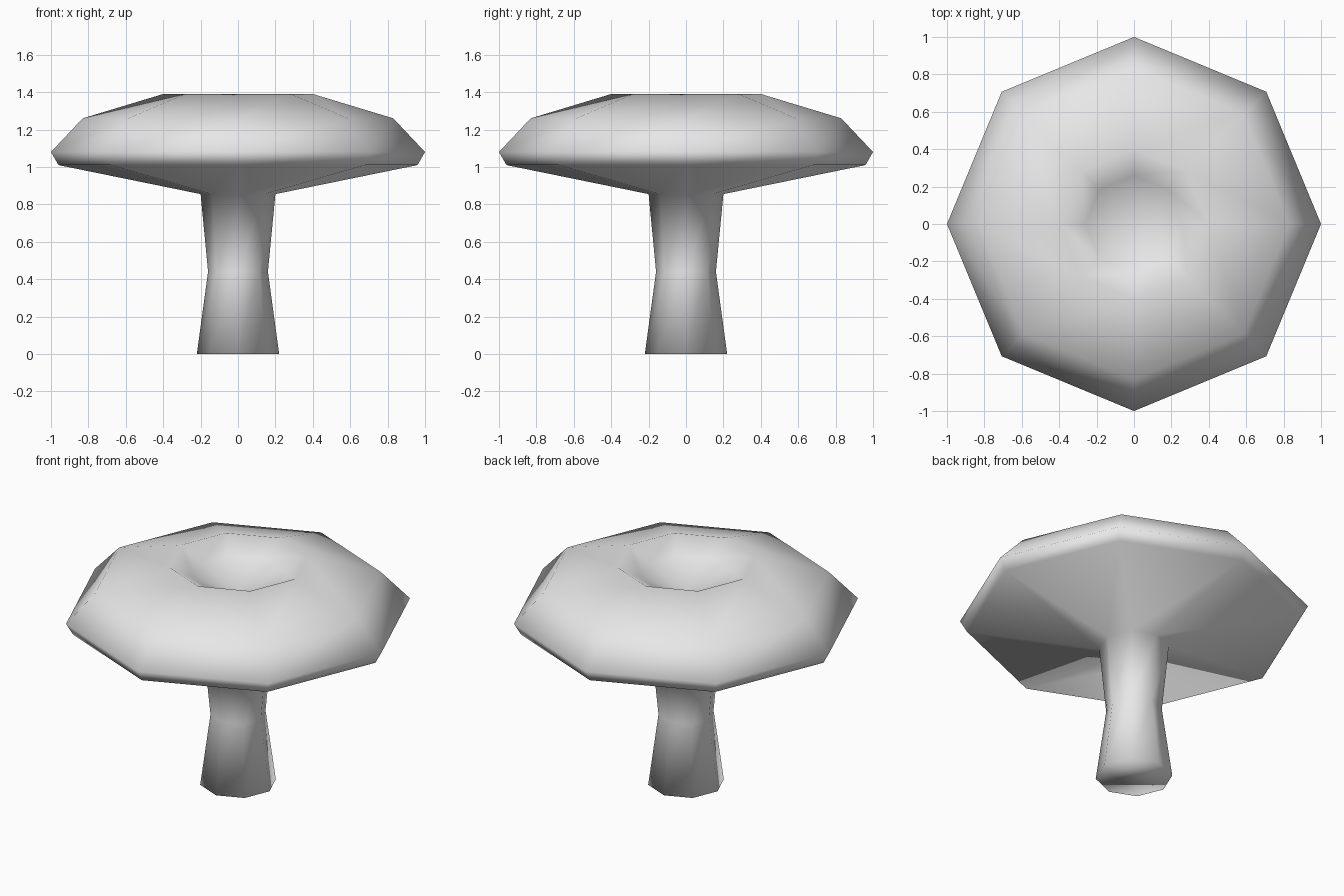
import bpy, bmesh, math

cube = bpy.data.objects.get("Cube")
if cube:
    bpy.data.objects.remove(cube)

SIDES = 8

# Single plain grey for the whole mushroom
grey = bpy.data.materials.new("light_grey")
grey.use_nodes = True
colour = (0.8, 0.8, 0.8, 1.0)
grey.diffuse_color = colour
grey.node_tree.nodes["Principled BSDF"].inputs["Base Color"].default_value = colour

# Outline as (radius, height): stem foot up to the cap, then into the dimple
profile = [
    (0.22, 0.0), (0.16, 0.44), (0.20, 0.855),   # stem
    (0.96, 1.01), (1.0, 1.08),                  # cap underside and brim
    (0.83, 1.26), (0.40, 1.39),                 # cap top
    (0.26, 1.31),                               # dimple wall
]
DIMPLE_FLOOR = 1.2


def ring(bm, radius, z):
    """Add one octagonal loop of vertices."""
    step = 2 * math.pi / SIDES
    return [bm.verts.new((radius * math.cos(i * step), radius * math.sin(i * step), z))
            for i in range(SIDES)]


bm = bmesh.new()
rings = [ring(bm, r, z) for r, z in profile]

# Walls between neighbouring loops
for low, high in zip(rings, rings[1:]):
    for i in range(SIDES):
        j = (i + 1) % SIDES
        bm.faces.new((low[i], low[j], high[j], high[i]))

# Closed foot and dimple floor
bm.faces.new(rings[0][::-1])
centre = bm.verts.new((0, 0, DIMPLE_FLOOR))
for i in range(SIDES):
    bm.faces.new((rings[-1][i], rings[-1][(i + 1) % SIDES], centre))

for face in bm.faces:
    face.smooth = True
bmesh.ops.recalc_face_normals(bm, faces=bm.faces)

mesh = bpy.data.meshes.new("mushroom")
bm.to_mesh(mesh)
bm.free()
mesh.materials.append(grey)
bpy.context.collection.objects.link(bpy.data.objects.new("mushroom", mesh))
